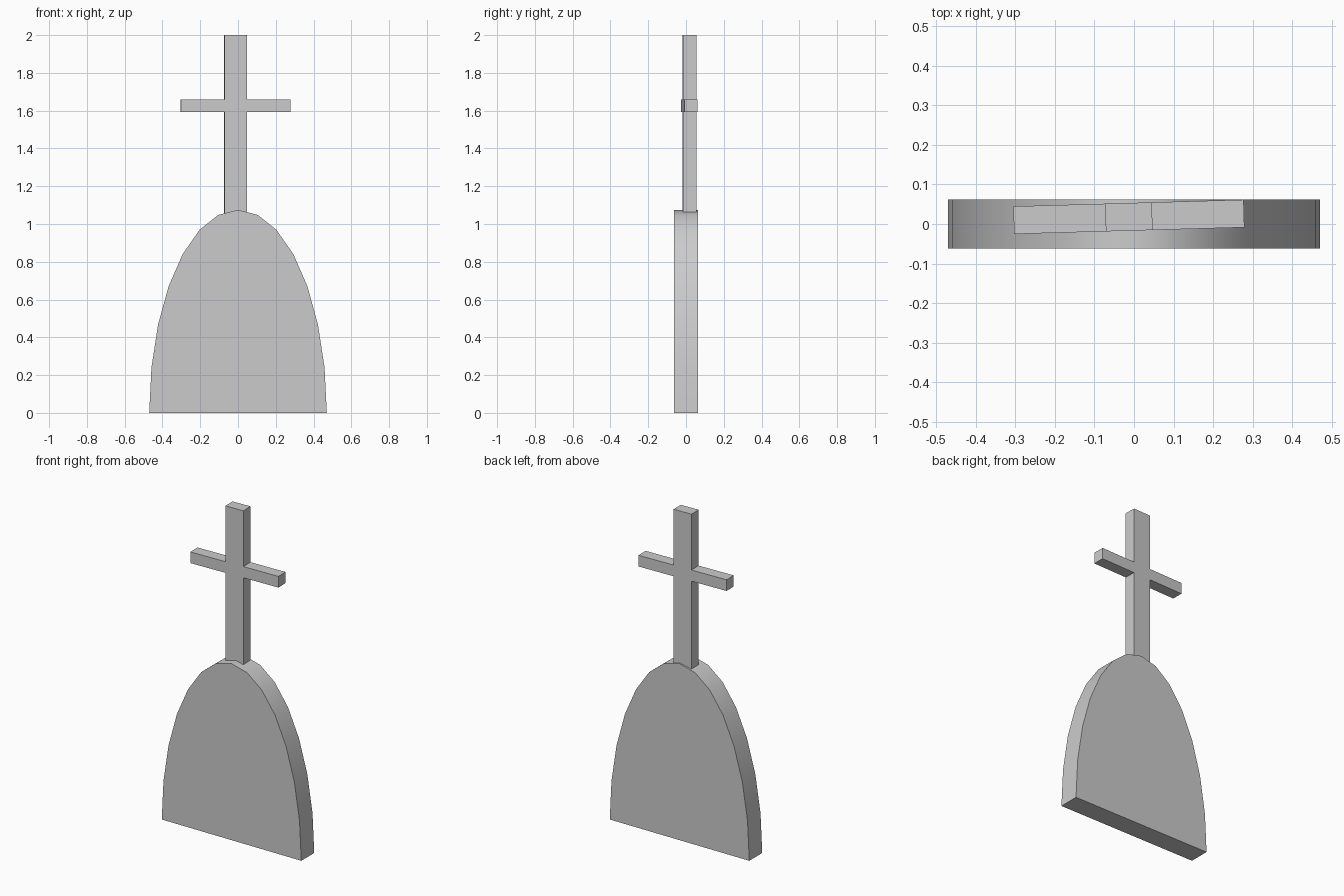
import bpy, bmesh
from math import sin, cos, pi, radians

if "Cube" in bpy.data.objects:
    bpy.data.objects.remove(bpy.data.objects["Cube"])


def extrude_profile(name, points, depth):
    """Extrude a closed x/z outline along y, centred on y = 0."""
    bm = bmesh.new()
    face = bm.faces.new([bm.verts.new((x, -depth / 2, z)) for x, z in points])
    result = bmesh.ops.extrude_face_region(bm, geom=[face])
    verts = [g for g in result["geom"] if isinstance(g, bmesh.types.BMVert)]
    bmesh.ops.translate(bm, verts=verts, vec=(0, depth, 0))
    bmesh.ops.recalc_face_normals(bm, faces=bm.faces)
    mesh = bpy.data.meshes.new(name)
    bm.to_mesh(mesh)
    bm.free()
    obj = bpy.data.objects.new(name, mesh)
    bpy.context.collection.objects.link(obj)
    return obj


# Rounded headstone slab: half ellipse in 14 segments
SEGMENTS = 14
arch = [(0.47 * cos(pi * i / SEGMENTS), 1.075 * sin(pi * i / SEGMENTS))
        for i in range(SEGMENTS + 1)]
slab = extrude_profile("headstone_slab", arch, 0.125)
bpy.context.view_layer.objects.active = slab
slab.select_set(True)
bpy.ops.object.shade_smooth_by_angle(angle=radians(30))

# Cross on top: mirrored half outline, slightly twisted and off centre
half = [(0.059, 1.05), (0.059, 1.592), (0.291, 1.592),
        (0.291, 1.66), (0.059, 1.66), (0.059, 2.0)]
outline = half + [(-x, z) for x, z in reversed(half)]
cross = extrude_profile("cross", outline, 0.07)
cross.location = (-0.013, 0.018, 0)
cross.rotation_euler.z = radians(1.65)
